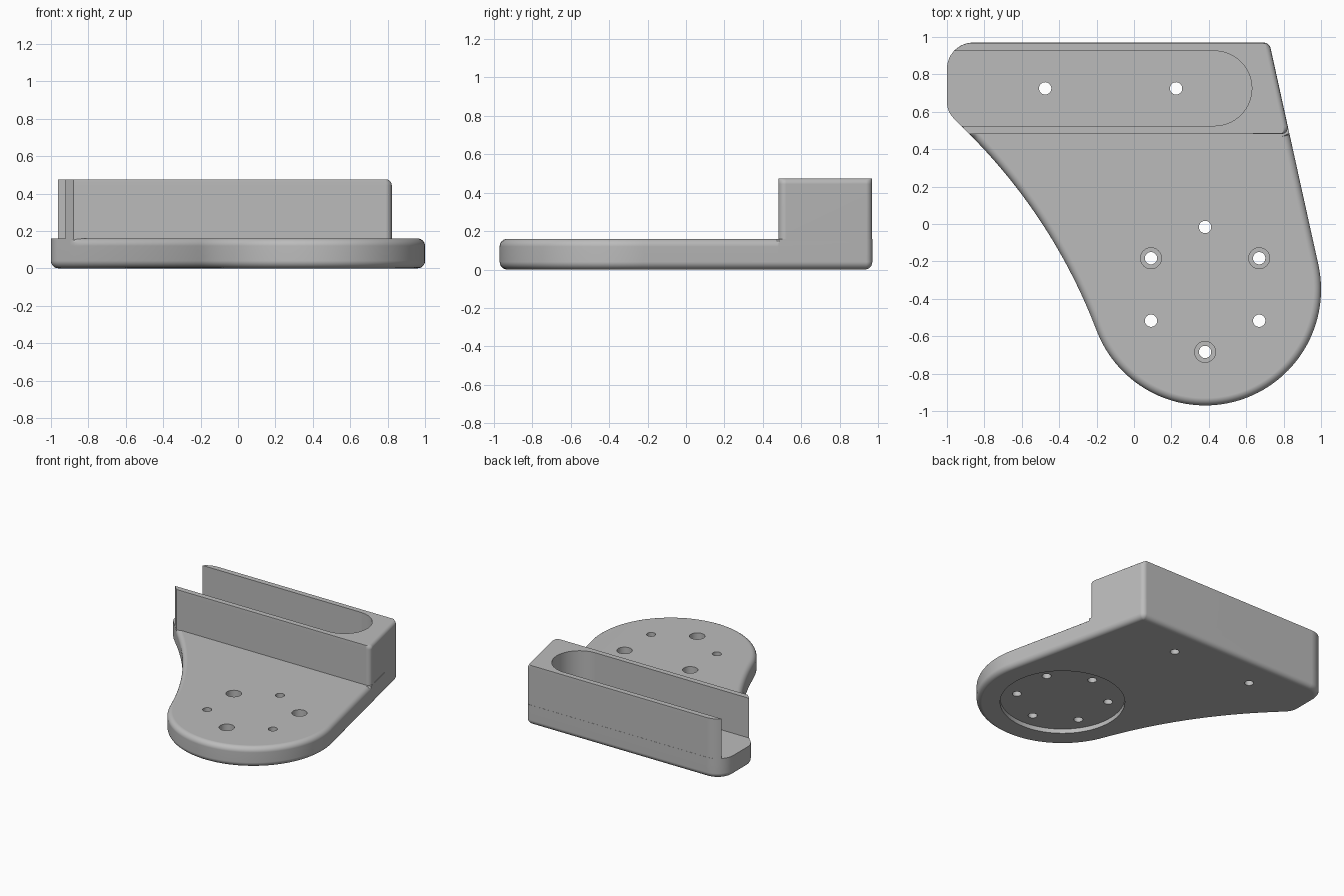
import bpy, bmesh, math
from mathutils import Vector

if "Cube" in bpy.data.objects:
    bpy.data.objects.remove(bpy.data.objects["Cube"])

grey = bpy.data.materials.new("plain grey")
grey.diffuse_color = (0.5, 0.5, 0.5, 1)
grey.use_nodes = True
grey.node_tree.nodes["Principled BSDF"].inputs["Base Color"].default_value = grey.diffuse_color


def arc(cx, cy, r, a0, a1, n):
    return [Vector((cx + r * math.cos(math.radians(a0 + (a1 - a0) * i / n)),
                    cy + r * math.sin(math.radians(a0 + (a1 - a0) * i / n)))) for i in range(n + 1)]


def fillet(a, p, b, r, n=8):
    """Round corner p between neighbours a and b."""
    a, p, b = Vector(a), Vector(p), Vector(b)
    u, v = (a - p).normalized(), (b - p).normalized()
    half = u.angle(v) / 2
    c = p + (u + v).normalized() * (r / math.sin(half))
    s = p + u * (r / math.tan(half)) - c
    e = p + v * (r / math.tan(half)) - c
    a0 = math.atan2(s.y, s.x)
    da = (math.atan2(e.y, e.x) - a0 + math.pi) % (2 * math.pi) - math.pi
    return [c + Vector((math.cos(a0 + da * i / n), math.sin(a0 + da * i / n))) * r for i in range(n + 1)]


def normals(pts):
    """Outward mitred normals of a counter-clockwise loop."""
    out = []
    for i, p in enumerate(pts):
        d0 = (p - pts[i - 1]).normalized()
        d1 = (pts[(i + 1) % len(pts)] - p).normalized()
        n0, n1 = Vector((d0.y, -d0.x)), Vector((d1.y, -d1.x))
        m = (n0 + n1).normalized()
        out.append(m / max(0.5, m.dot(n0)))
    return out


def loft(name, rings):
    """Closed solid from stacked rings of 3D points."""
    bm = bmesh.new()
    loops = [[bm.verts.new(p) for p in ring] for ring in rings]
    n = len(loops[0])
    for lo, hi in zip(loops, loops[1:]):
        for i in range(n):
            j = (i + 1) % n
            bm.faces.new((lo[i], lo[j], hi[j], hi[i]))
    bm.faces.new(loops[0][::-1])
    bm.faces.new(loops[-1])
    me = bpy.data.meshes.new(name)
    bm.to_mesh(me)
    bm.free()
    ob = bpy.data.objects.new(name, me)
    bpy.context.collection.objects.link(ob)
    me.materials.append(grey)
    return ob


def prism(name, pts, z0, z1):
    return loft(name, [[(p.x, p.y, z) for p in pts] for z in (z0, z1)])


def combine(ob, other, op):
    bpy.context.view_layer.objects.active = ob
    m = ob.modifiers.new("bool", 'BOOLEAN')
    m.operation, m.object, m.solver = op, other, 'EXACT'
    bpy.ops.object.modifier_apply(modifier=m.name)
    bpy.data.objects.remove(other)


# Outline: round pad, slanted right side, square back, concave left side
T, H, Y0 = 0.16, 0.475, 0.48
CX, CY, R = 0.38, -0.35, 0.62
slant = lambda y: 0.985 - 0.22 * (y + 0.217)
TR, TL, LL, LS = (slant(0.97), 0.97), (-1, 0.97), (-1, 0.602), (-0.9, 0.5)
FR, FL = (slant(Y0), Y0), (-0.88, Y0)
back = fillet(FR, TR, TL, 0.04) + fillet(TR, TL, LL, 0.14, 12) + fillet(TL, LL, LS, 0.12)
outline = arc(CX, CY, R, 200.8, 372.4, 64)
outline += [Vector((slant(y), y)) for y in (0.2, 0.477, 0.485)] + back
outline += arc(-2.986, -1.628, 2.98, 45.6, 20.8, 48)[:-1]

# Base plate: rounded lower edge, rounded upper edge only in front of the block
N, r = 6, 0.04
nor = normals(outline)
rings = []
for k in range(N + 1):
    t = math.pi / 2 * k / N
    d, z = r * (1 - math.sin(t)), r * (1 - math.cos(t))
    rings.append([(*(p - n * d), z) for p, n in zip(outline, nor)])
for k in range(N + 1):
    t = math.pi / 2 * k / N
    d, z = r * (1 - math.cos(t)), T - r + r * math.sin(t)
    rings.append([(*(p - n * (d if p.y < Y0 else 0)), z) for p, n in zip(outline, nor)])
body = loft("mount_bracket", rings)

# Raised block: a hair inside the outline, rounded top edge on the right side
foot = fillet(FL, FR, TR, 0.035) + back + [Vector(LS), Vector(FL)]
nor = normals(foot)
foot = [p - n * 0.001 for p, n in zip(foot, nor)]
rings = [[(p.x, p.y, 0.08) for p in foot]]
r = 0.03
for k in range(N + 1):
    t = math.pi / 2 * k / N
    d, z = r * (1 - math.cos(t)), H - r + r * math.sin(t)
    rings.append([(*(p - n * d * max(0, n.x)), z) for p, n in zip(foot, nor)])
combine(body, loft("block", rings), 'UNION')

# Slot open to the left, with a round right end
slot = [Vector((-1.2, 0.525))] + arc(0.43, 0.725, 0.2, -90, 90, 32) + [Vector((-1.2, 0.925))]
combine(body, prism("slot", slot, T - 0.001, 1), 'DIFFERENCE')

# Shallow round recess underneath
combine(body, prism("recess", arc(CX, CY, 0.45, 0, 360, 72)[:-1], -0.1, 0.035), 'DIFFERENCE')

# Screw holes: six in a ring (every other one counterbored), two in the slot
holes = [(CX + 0.334 * math.cos(math.radians(a)), CY + 0.334 * math.sin(math.radians(a)), a in (30, 150, 270))
         for a in range(30, 390, 60)]
holes += [(-0.475, 0.725, False), (0.225, 0.725, False)]
for x, y, bored in holes:
    combine(body, prism("hole", arc(x, y, 0.033, 0, 360, 32)[:-1], -0.1, 0.3), 'DIFFERENCE')
    if bored:
        combine(body, prism("bore", arc(x, y, 0.056, 0, 360, 32)[:-1], 0.1, 0.3), 'DIFFERENCE')

# Smooth shading with flat caps kept flat
bpy.ops.object.select_all(action='DESELECT')
body.select_set(True)
bpy.context.view_layer.objects.active = body
bpy.ops.object.shade_smooth_by_angle(angle=math.radians(30))
w = body.modifiers.new("flat caps", 'WEIGHTED_NORMAL')
w.keep_sharp = True
